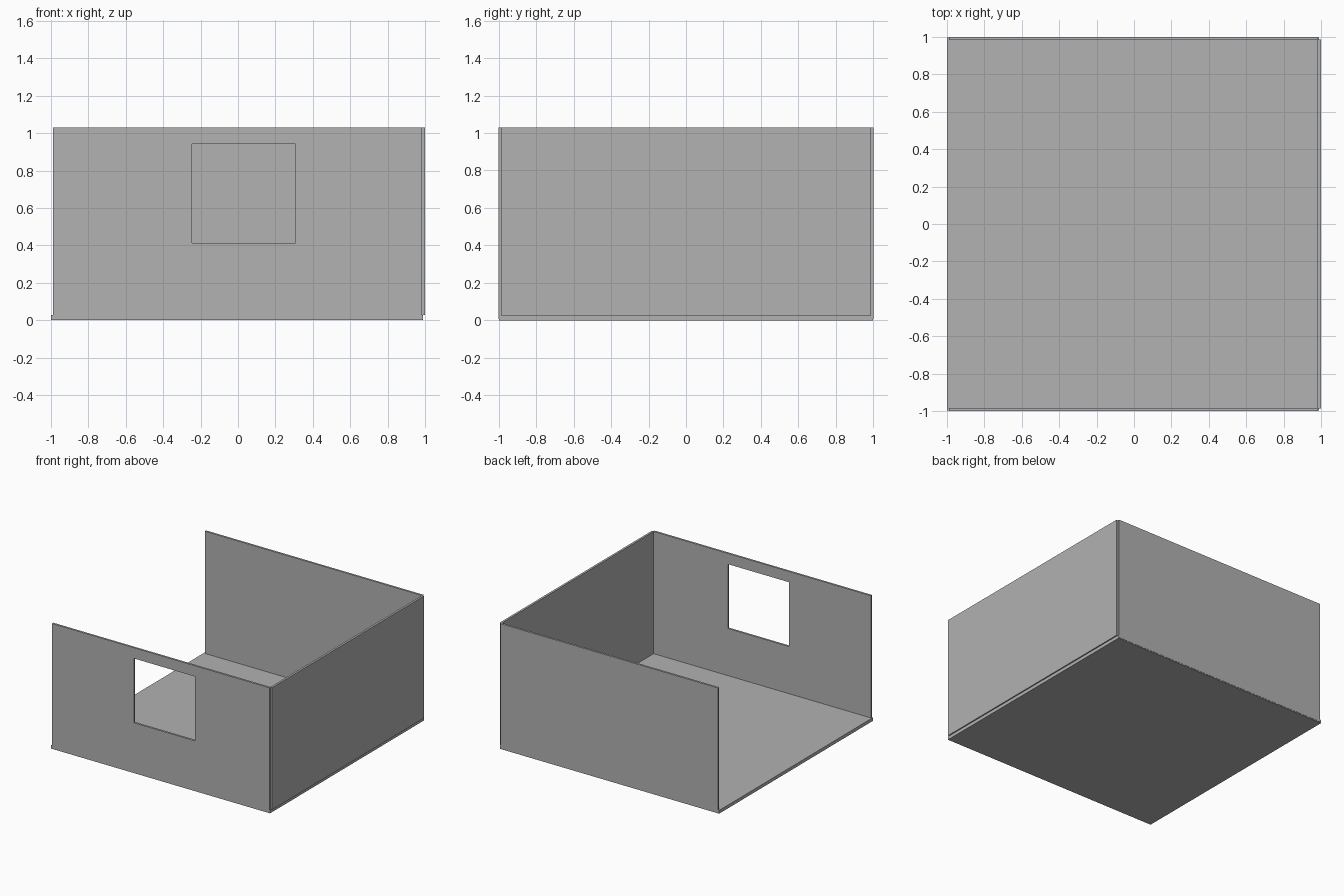
import bpy
import bmesh
from mathutils import Vector

old = bpy.data.objects.get("Cube")
if old:
    bpy.data.objects.remove(old, do_unlink=True)

# Single plain grey
grey = bpy.data.materials.new("plain grey")
grey.use_nodes = True
colour = (0.445, 0.445, 0.445, 1)
grey.diffuse_color = colour
grey.node_tree.nodes["Principled BSDF"].inputs["Base Color"].default_value = colour


def box(name, low, high):
    """Axis-aligned box between two opposite corners."""
    low, high = Vector(low), Vector(high)
    bm = bmesh.new()
    bmesh.ops.create_cube(bm, size=1)
    bmesh.ops.scale(bm, vec=high - low, verts=bm.verts)
    bmesh.ops.translate(bm, vec=(low + high) / 2, verts=bm.verts)
    mesh = bpy.data.meshes.new(name)
    bm.to_mesh(mesh)
    bm.free()
    mesh.materials.append(grey)
    obj = bpy.data.objects.new(name, mesh)
    bpy.context.collection.objects.link(obj)
    return obj


TOP = 1.03
FLOOR = 0.027

# Floor slab, slightly short of the side wall's outer face
box("floor", (-1, -0.998, 0), (0.99, 0.998, FLOOR))

# Front and back walls wrap the floor edge
front = box("front_wall", (-0.99, -1, 0.007), (0.985, -0.983, TOP))
box("back_wall", (-0.99, 0.983, 0.007), (0.985, 1, TOP))

# Side wall stands on the floor, the opposite side stays open
box("side_wall", (0.982, -0.986, FLOOR), (1, 0.986, TOP))

# Window opening cut through the front wall
cutter = box("window_cutter", (-0.246, -1.1, 0.414), (0.308, -0.9, 0.942))
cutter.hide_render = True
cut = front.modifiers.new("window", 'BOOLEAN')
cut.operation = 'DIFFERENCE'
cut.solver = 'EXACT'
cut.object = cutter
bpy.context.view_layer.objects.active = front
bpy.ops.object.modifier_apply(modifier=cut.name)
bpy.data.objects.remove(cutter, do_unlink=True)
